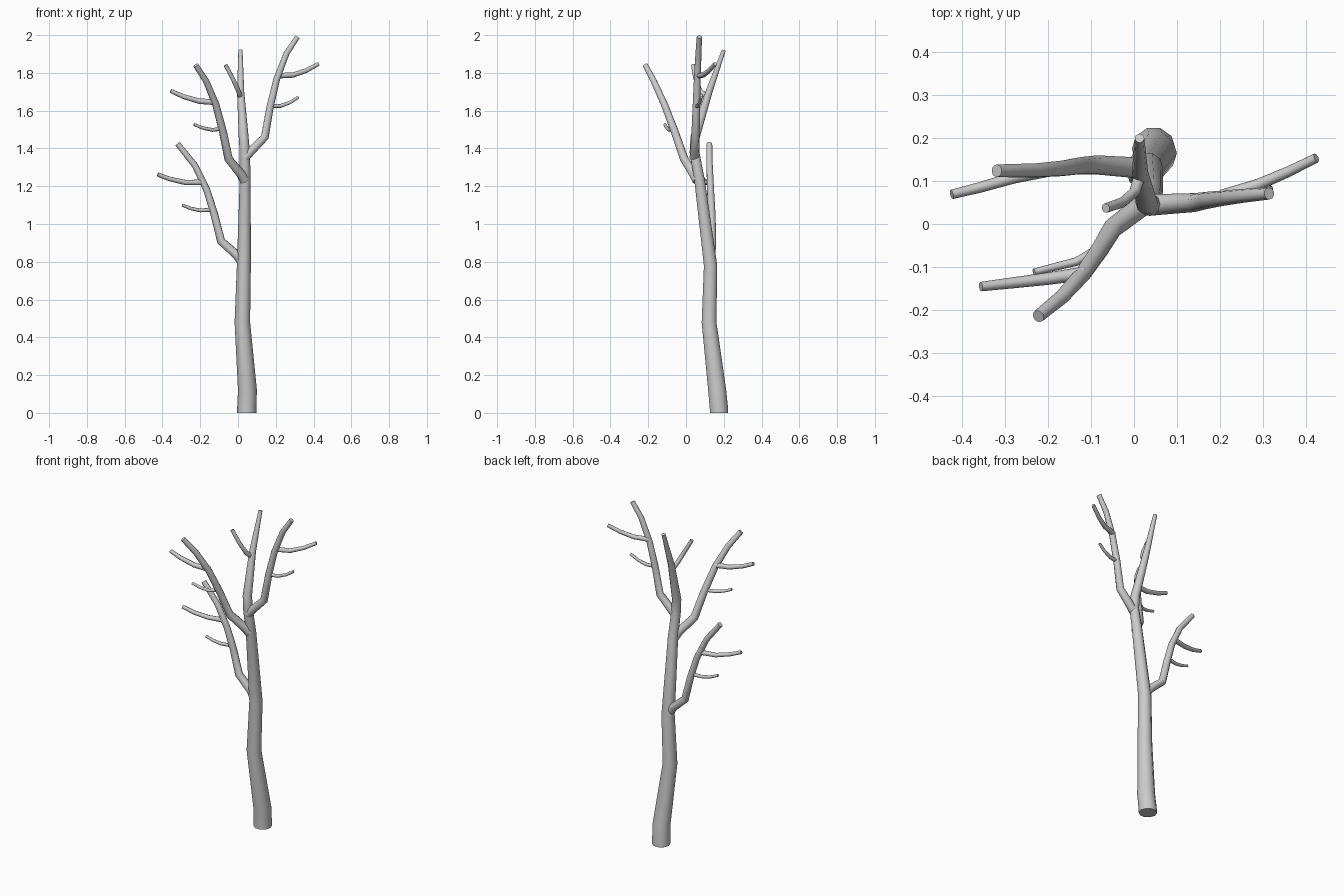
import bpy
import math


def limb(name, pts, r0, r1, sides_res=3, radii=None):
    """Tapered tube along a polyline, converted to a mesh with closed ends."""
    cu = bpy.data.curves.new(name, 'CURVE')
    cu.dimensions = '3D'
    cu.bevel_depth = 1.0
    cu.bevel_resolution = sides_res
    cu.use_fill_caps = True
    sp = cu.splines.new('POLY')
    sp.points.add(len(pts) - 1)
    for i, p in enumerate(pts):
        sp.points[i].co = (*p, 1)
        t = i / (len(pts) - 1)
        sp.points[i].radius = radii[i] if radii else r0 + (r1 - r0) * t
    ob = bpy.data.objects.new(name, cu)
    bpy.context.collection.objects.link(ob)
    bpy.ops.object.select_all(action='DESELECT')
    ob.select_set(True)
    bpy.context.view_layer.objects.active = ob
    bpy.ops.object.convert(target='MESH')
    bpy.ops.object.shade_smooth_by_angle(angle=math.radians(50))
    return bpy.context.object


# Trunk, leaning forward then back at the top
limb("trunk", [(.046, .175, 0), (.046, .175, .015), (.05, .165, .12), (.023, .122, .48),
               (.031, .13, .78), (.038, .072, 1.23), (.036, .045, 1.38), (.030, .048, 1.46),
               (.014, .122, 1.70), (.013, .2, 1.92)],
     0, 0, radii=[.051, .051, .05, .041, .037, .029, .027, .026, .019, .011])

# Main branches
limb("lower_left_branch", [(.03, .125, .785), (-.005, .132, .835), (-.09, .138, .91),
                           (-.125, .136, 1.05), (-.165, .13, 1.18), (-.228, .125, 1.31),
                           (-.32, .124, 1.425)], .026, .015)
limb("middle_left_branch", [(.035, .06, 1.23), (.015, .04, 1.265), (-.05, -.01, 1.345),
                            (-.08, -.06, 1.49), (-.118, -.115, 1.635), (-.168, -.17, 1.755),
                            (-.223, -.215, 1.84)], .027, .015)
limb("right_branch", [(.035, .045, 1.35), (.068, .046, 1.385), (.142, .05, 1.46),
                      (.17, .055, 1.62), (.206, .06, 1.77), (.258, .066, 1.905),
                      (.315, .071, 1.99)], .026, .014)

# Side twigs: (points, start radius, end radius)
twigs = {
    "lower_left_twig_long": ([(-.185, .128, 1.22), (-.28, .108, 1.22), (-.36, .085, 1.238),
                              (-.425, .069, 1.262)], .015, .011),
    "lower_left_twig_short": ([(-.135, .135, 1.075), (-.20, .125, 1.072), (-.25, .118, 1.082),
                               (-.295, .11, 1.1)], .011, .008),
    "middle_left_twig_long": ([(-.115, -.115, 1.645), (-.205, -.128, 1.65), (-.29, -.138, 1.675),
                               (-.357, -.146, 1.705)], .016, .011),
    "middle_left_twig_short": ([(-.085, -.06, 1.505), (-.135, -.088, 1.498), (-.185, -.1, 1.508),
                                (-.233, -.112, 1.527)], .011, .008),
    "right_twig_long": ([(.205, .065, 1.785), (.29, .092, 1.788), (.36, .122, 1.812),
                         (.425, .154, 1.847)], .015, .011),
    "right_twig_short": ([(.17, .055, 1.625), (.225, .064, 1.625), (.275, .073, 1.643),
                          (.32, .082, 1.672)], .011, .008),
    "top_twig": ([(.014, .115, 1.67), (.002, .075, 1.705), (-.028, .05, 1.77),
                  (-.066, .037, 1.842)], .014, .011),
}
for name, (pts, r0, r1) in twigs.items():
    limb(name, pts, r0, r1, 2)
